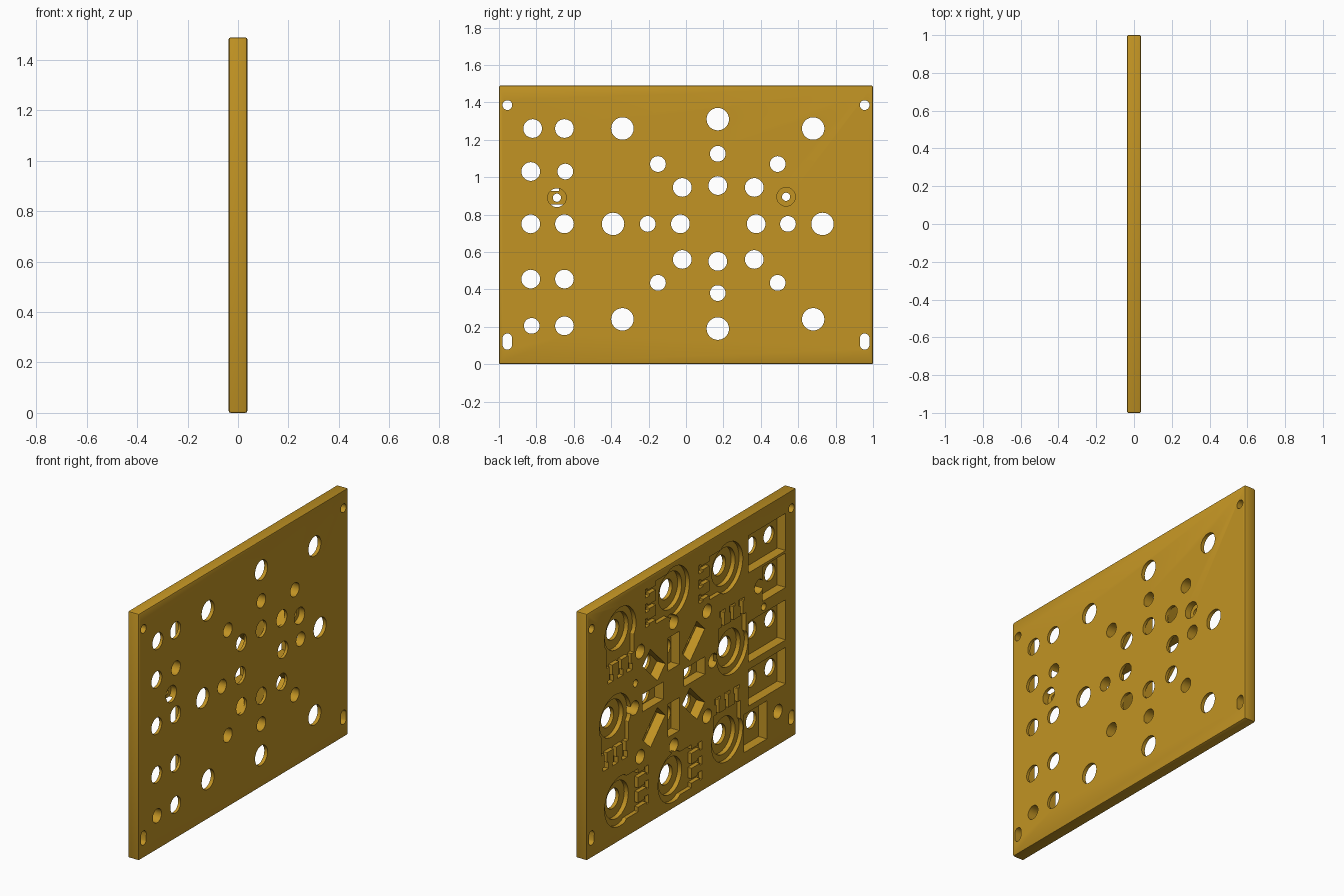
import bpy, bmesh, math

if "Cube" in bpy.data.objects:
    bpy.data.objects.remove(bpy.data.objects["Cube"])

T, W, H = 0.037, 1.0, 1.49          # half thickness, half width, height


def circle(y, z, r, n=28):
    return [(y + r * math.cos(2 * math.pi * i / n), z + r * math.sin(2 * math.pi * i / n)) for i in range(n)]


def rect(y0, y1, z0, z1):
    return [(y0, z0), (y1, z0), (y1, z1), (y0, z1)]


def place(pts, y, z, ang):
    c, s = math.cos(ang), math.sin(ang)
    return [(y + u * c - v * s, z + u * s + v * c) for u, v in pts]


def prism_object(name, outlines, x0, x1):
    bm = bmesh.new()
    for pts in outlines:
        a = [bm.verts.new((x0, y, z)) for y, z in pts]
        b = [bm.verts.new((x1, y, z)) for y, z in pts]
        bm.faces.new(a)
        bm.faces.new(b[::-1])
        for i in range(len(pts)):
            j = (i + 1) % len(pts)
            bm.faces.new((a[j], a[i], b[i], b[j]))
    bmesh.ops.recalc_face_normals(bm, faces=bm.faces)
    me = bpy.data.meshes.new(name)
    bm.to_mesh(me)
    bm.free()
    ob = bpy.data.objects.new(name, me)
    bpy.context.collection.objects.link(ob)
    return ob


def apply(ob, mod):
    bpy.context.view_layer.objects.active = ob
    bpy.ops.object.modifier_apply(modifier=mod.name)


# Panel with softened edges
panel = prism_object("panel", [rect(-W, W, 0, H)], -T, T)
bev = panel.modifiers.new("edge", 'BEVEL')
bev.width, bev.segments = 0.008, 2
apply(panel, bev)


def cut(name, outlines, x0, x1):
    tool = prism_object(name, outlines, x0, x1)
    mod = panel.modifiers.new(name, 'BOOLEAN')
    mod.operation, mod.solver, mod.object = 'DIFFERENCE', 'EXACT', tool
    apply(panel, mod)
    bpy.data.objects.remove(tool)


# Knob recesses on the rear: round body, square terminal block, three pins
DOWN, UP, LEFT, RIGHT = -math.pi / 2, math.pi / 2, math.pi, 0
knobs = [(.68, 1.26, DOWN), (.17, 1.31, RIGHT), (-.34, 1.26, RIGHT), (-.39, .75, UP),
         (-.34, .24, UP), (.73, .75, DOWN), (.68, .24, LEFT), (.17, .19, LEFT)]
body = [(.15 * math.cos(math.radians(a)), .15 * math.sin(math.radians(a))) for a in range(75, 286, 10)]
body += [(.06, -.13), (.17, -.13)]
for v in (-.09, 0, .09):
    body += [(.17, v - .013), (.23, v - .013), (.23, v - .026), (.27, v - .026),
             (.27, v + .026), (.25, v + .026), (.25, v + .013), (.17, v + .013)]
body += [(.17, .13), (.06, .13)]
cut("knob_recess", [place(body, y, z, a) for y, z, a in knobs], -T - .02, -T + .025)
cut("knob_well", [circle(y, z, .112) for y, z, _ in knobs], -T - .02, -T + .052)

# Ring of eight radial slots on the rear
CY, CZ = .17, .75
slots = []
for k in range(8):
    a, d = k * math.pi / 4, (.2 if k % 2 == 0 else .267)
    slots.append(place(rect(-.1, .1, -.053, .053), CY + d * math.cos(a), CZ + d * math.sin(a), a))
cut("switch_slot", slots, -T - .02, -T + .057)

# Rectangular socket pockets on the rear
cut("socket_pocket", [rect(-.9, -.545, 1.15, 1.375), rect(-.9, -.68, .927, 1.135),
                      rect(-.9, -.545, .61, .853), rect(-.9, -.545, .345, .565),
                      rect(-.72, -.5, .08, .31)], -T - .02, -T + .057)

# Countersunk fixings from the front
screws = [(-.69, .89), (.535, .895)]
cut("counterbore", [circle(y, z, .05) for y, z in screws], 0, T + .02)

# Through holes in three sizes, fixing holes and corner slots
large = [circle(y, z, .06) for y, z, _ in knobs]
medium = [circle(y, z, .05) for y, z in
          [(-.82, 1.26), (-.65, 1.26), (-.83, 1.03), (-.83, .75), (-.65, .75), (-.83, .455),
           (-.65, .455), (-.65, .205), (-.02, .945), (.365, .945), (-.02, .56), (.365, .56),
           (.17, .955), (.17, .55), (-.03, .75), (.375, .75)]]
small = [circle(y, z, .042) for y, z in
         [(-.645, 1.03), (-.825, .205), (-.205, .75), (.545, .75), (.17, 1.125), (.17, .38),
          (-.15, 1.07), (.49, 1.07), (-.15, .435), (.49, .435)]]
tiny = [circle(y, z, .022, 20) for y, z in screws] + [circle(s * .955, 1.385, .026, 20) for s in (-1, 1)]
corner = [[(y, z + (.017 if z > .12 else -.017)) for y, z in circle(s * .955, .121, .026, 20)] for s in (-1, 1)]
cut("holes", large + medium + small + tiny + corner, -T - .05, T + .05)

# Colour and shading
gold = bpy.data.materials.new("ochre")
gold.diffuse_color = (.54, .295, .017, 1)
gold.use_nodes = True
gold.node_tree.nodes["Principled BSDF"].inputs["Base Color"].default_value = gold.diffuse_color
panel.data.materials.clear()
panel.data.materials.append(gold)
bpy.ops.object.select_all(action='DESELECT')
panel.select_set(True)
bpy.context.view_layer.objects.active = panel
bpy.ops.object.shade_smooth_by_angle(angle=math.radians(30))
